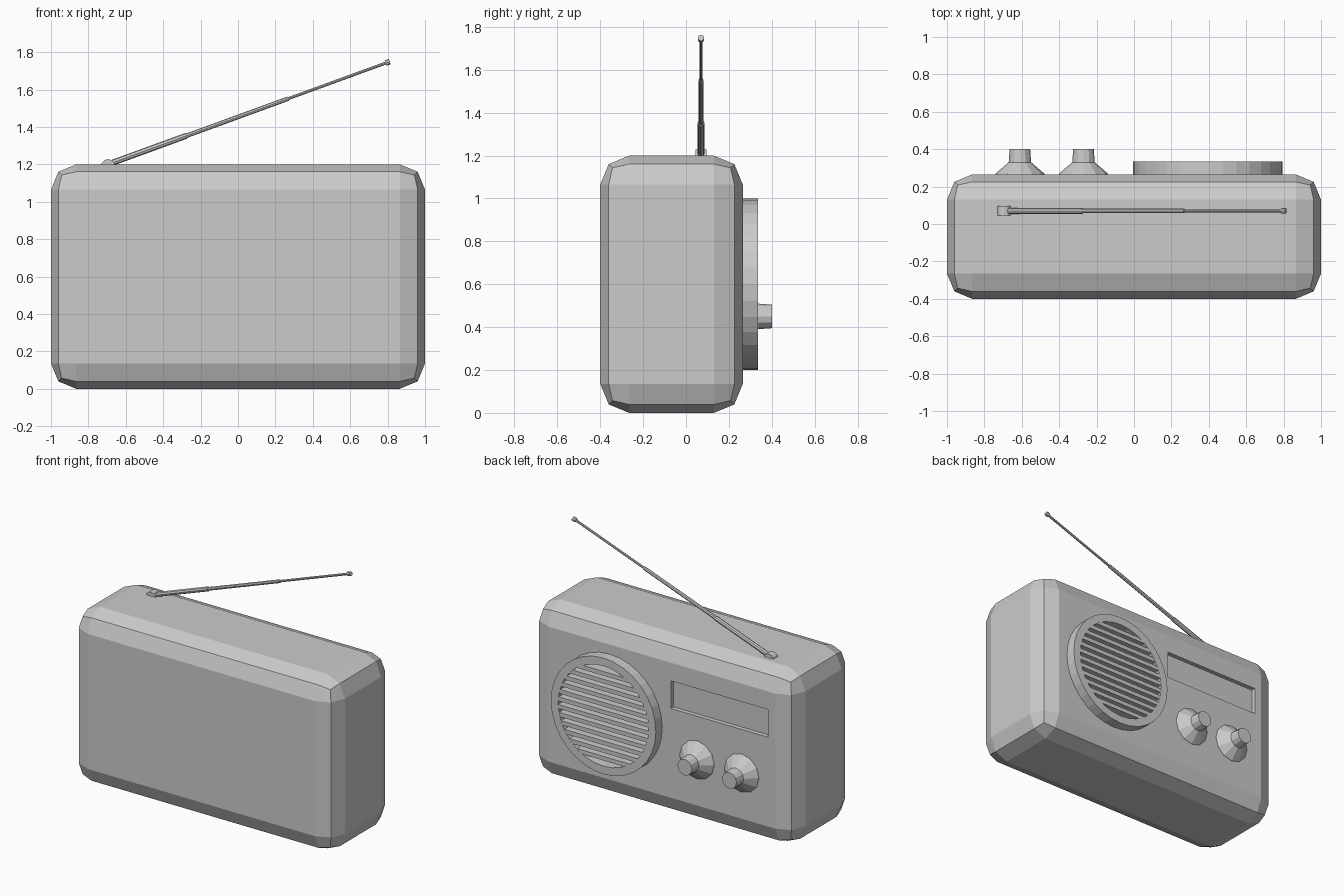
import bpy, bmesh, math
from mathutils import Vector

if "Cube" in bpy.data.objects:
    bpy.data.objects.remove(bpy.data.objects["Cube"])

BACK = 0.265  # y of the face carrying the controls


def finish(bm, name):
    bmesh.ops.recalc_face_normals(bm, faces=bm.faces)
    me = bpy.data.meshes.new(name)
    bm.to_mesh(me)
    bm.free()
    ob = bpy.data.objects.new(name, me)
    bpy.context.collection.objects.link(ob)
    return ob


def box(name, lo, hi, bevel=0, segs=2):
    bm = bmesh.new()
    bmesh.ops.create_cube(bm, size=1)
    for v in bm.verts:
        v.co = Vector([(a + b) / 2 + c * (b - a) for a, b, c in zip(lo, hi, v.co)])
    if bevel:
        bmesh.ops.bevel(bm, geom=bm.edges[:], offset=bevel, segments=segs,
                        profile=0.5, affect='EDGES')
    return finish(bm, name)


def lathe(name, origin, axis, profile, sides, closed=False):
    """Turn (radius, distance) points around an axis; cap the ends unless closed."""
    bm = bmesh.new()
    rot = Vector(axis).to_track_quat('Z', 'Y')
    rings = []
    for r, d in profile:
        rings.append([bm.verts.new(Vector(origin) + rot @ Vector(
            (r * math.cos(math.tau * i / sides), r * math.sin(math.tau * i / sides), d)))
            for i in range(sides)])
    pairs = list(zip(rings, rings[1:]))
    if closed:
        pairs.append((rings[-1], rings[0]))
    else:
        bm.faces.new(rings[0])
        bm.faces.new(rings[-1])
    for a, b in pairs:
        for i in range(sides):
            j = (i + 1) % sides
            bm.faces.new((a[i], a[j], b[j], b[i]))
    return finish(bm, name)


# Case with chunky two-step bevels and a shallow tuning window
case = box("case", (-1, -0.4, 0), (1, BACK, 1.2), 0.135)
cutter = box("window_cutter", (-0.81, BACK - 0.03, 0.75), (-0.07, BACK + 0.1, 0.94))
cutter.hide_render = True
mod = case.modifiers.new("window", 'BOOLEAN')
mod.operation = 'DIFFERENCE'
mod.solver = 'EXACT'
mod.object = cutter
bpy.context.view_layer.objects.active = case
bpy.ops.object.modifier_apply(modifier=mod.name)
bpy.data.objects.remove(cutter)

# Speaker rim
CX, CZ, R_IN = 0.395, 0.6, 0.345
lathe("speaker_rim", (CX, BACK, CZ), (0, 1, 0),
      [(0.4, -0.01), (0.4, 0.07), (R_IN, 0.07), (R_IN, -0.01)], 32, closed=True)

# Speaker grille: horizontal bars trimmed to the rim
bm = bmesh.new()
SLOTS = 13
pitch = 2 * R_IN / SLOTS
for k in range(1, SLOTS):
    z = -R_IN + k * pitch
    front, rear = [], []
    for sx, dz in ((-1, -1), (1, -1), (1, 1), (-1, 1)):
        zz = z + dz * pitch * 0.27
        x = sx * (math.sqrt(R_IN ** 2 - zz ** 2) + 0.005)
        front.append(bm.verts.new((CX + x, BACK + 0.069, CZ + zz)))
        rear.append(bm.verts.new((CX + x, BACK - 0.01, CZ + zz)))
    bm.faces.new(front)
    bm.faces.new(rear)
    for i in range(4):
        j = (i + 1) % 4
        bm.faces.new((front[i], front[j], rear[j], rear[i]))
finish(bm, "speaker_grille")

# Control knobs
for name, x in (("tuning_knob", -0.61), ("volume_knob", -0.27)):
    lathe(name, (x, BACK, 0.45), (0, 1, 0),
          [(0.135, -0.01), (0.13, 0.005), (0.06, 0.065), (0.055, 0.135)], 12)

# Antenna hinge, telescopic rod and tip
lathe("antenna_hinge", (-0.695, 0.045, 1.19), (0, 1, 0), [(0.038, 0), (0.038, 0.05)], 12)
base, tip = Vector((-0.695, 0.07, 1.2)), Vector((0.8, 0.07, 1.745))
L = (tip - base).length
lathe("antenna_rod", base, tip - base,
      [(0.016, 0), (0.016, 0.28 * L), (0.012, 0.28 * L), (0.012, 0.645 * L),
       (0.008, 0.645 * L), (0.008, L - 0.01)], 8)
lathe("antenna_tip", base, tip - base, [(0.015, L - 0.012), (0.015, L + 0.012)], 8)
